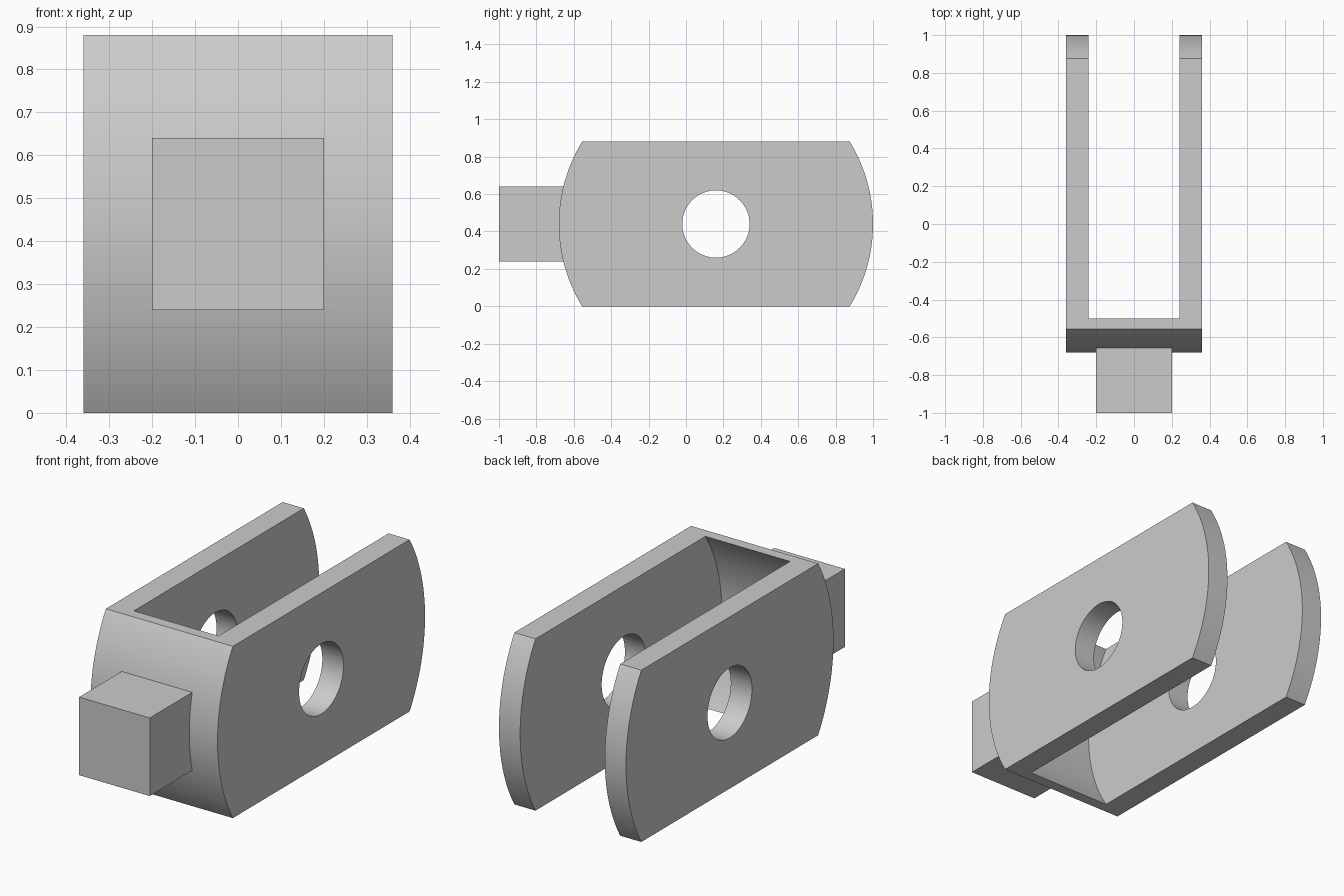
import bpy, bmesh
from math import sin, cos, asin, pi, radians

if "Cube" in bpy.data.objects:
    bpy.data.objects.remove(bpy.data.objects["Cube"])

# Shared centre of the pin hole and the rounded ends
CY, CZ = 0.16, 0.44
HALF_H, END_R = 0.44, 0.84
HALF_W, GAP = 0.36, 0.24

grey = bpy.data.materials.new("plain_grey")
grey.use_nodes = True
colour = (0.6, 0.6, 0.6, 1)
grey.diffuse_color = colour
grey.node_tree.nodes["Principled BSDF"].inputs["Base Color"].default_value = colour


def arc(radius, start, end, steps=32):
    """Points (y, z) along an arc about the pin axis."""
    angles = [start + (end - start) * i / steps for i in range(steps + 1)]
    return [(CY + radius * cos(a), CZ + radius * sin(a)) for a in angles]


def extrude_x(name, outline, half_width):
    """Prism with a y-z outline, centred across x."""
    bm = bmesh.new()
    face = bm.faces.new([bm.verts.new((-half_width, y, z)) for y, z in outline])
    side = bmesh.ops.extrude_face_region(bm, geom=[face])
    verts = [v for v in side["geom"] if isinstance(v, bmesh.types.BMVert)]
    bmesh.ops.translate(bm, verts=verts, vec=(2 * half_width, 0, 0))
    bmesh.ops.recalc_face_normals(bm, faces=bm.faces)
    mesh = bpy.data.meshes.new(name)
    bm.to_mesh(mesh)
    bm.free()
    mesh.materials.append(grey)
    obj = bpy.data.objects.new(name, mesh)
    bpy.context.collection.objects.link(obj)
    return obj


def combine(target, tool, operation):
    """Apply a boolean and discard the tool."""
    tool.hide_render = True
    mod = target.modifiers.new("join", "BOOLEAN")
    mod.operation, mod.object, mod.solver = operation, tool, "EXACT"
    bpy.context.view_layer.objects.active = target
    bpy.ops.object.modifier_apply(modifier=mod.name)
    bpy.data.objects.remove(tool)


# Fork body: flat top and bottom, rounded front and back
a = asin(HALF_H / END_R)
fork = extrude_x("clevis_fork", arc(END_R, -a, a) + arc(END_R, pi - a, pi + a), HALF_W)

# Open channel between the arms, with a curved front wall
INNER_R = 0.793
b = asin(0.5 / INNER_R)
channel = arc(INNER_R, pi - b, pi + b) + [(1.2, CZ - 0.5), (1.2, CZ + 0.5)]
combine(fork, extrude_x("channel_cutter", channel, GAP), "DIFFERENCE")

# Pin hole through both arms
combine(fork, extrude_x("hole_cutter", arc(0.18, 0, 2 * pi, 64)[:-1], 0.5), "DIFFERENCE")

# Square shank at the front, ending inside the front wall
shank = [(-1, 0.24), (-0.65, 0.24), (-0.65, 0.64), (-1, 0.64)]
combine(fork, extrude_x("shank", shank, 0.2), "UNION")

# Smooth curves, crisp edges
bpy.ops.object.select_all(action="DESELECT")
fork.select_set(True)
bpy.context.view_layer.objects.active = fork
bpy.ops.object.shade_smooth_by_angle(angle=radians(25))
